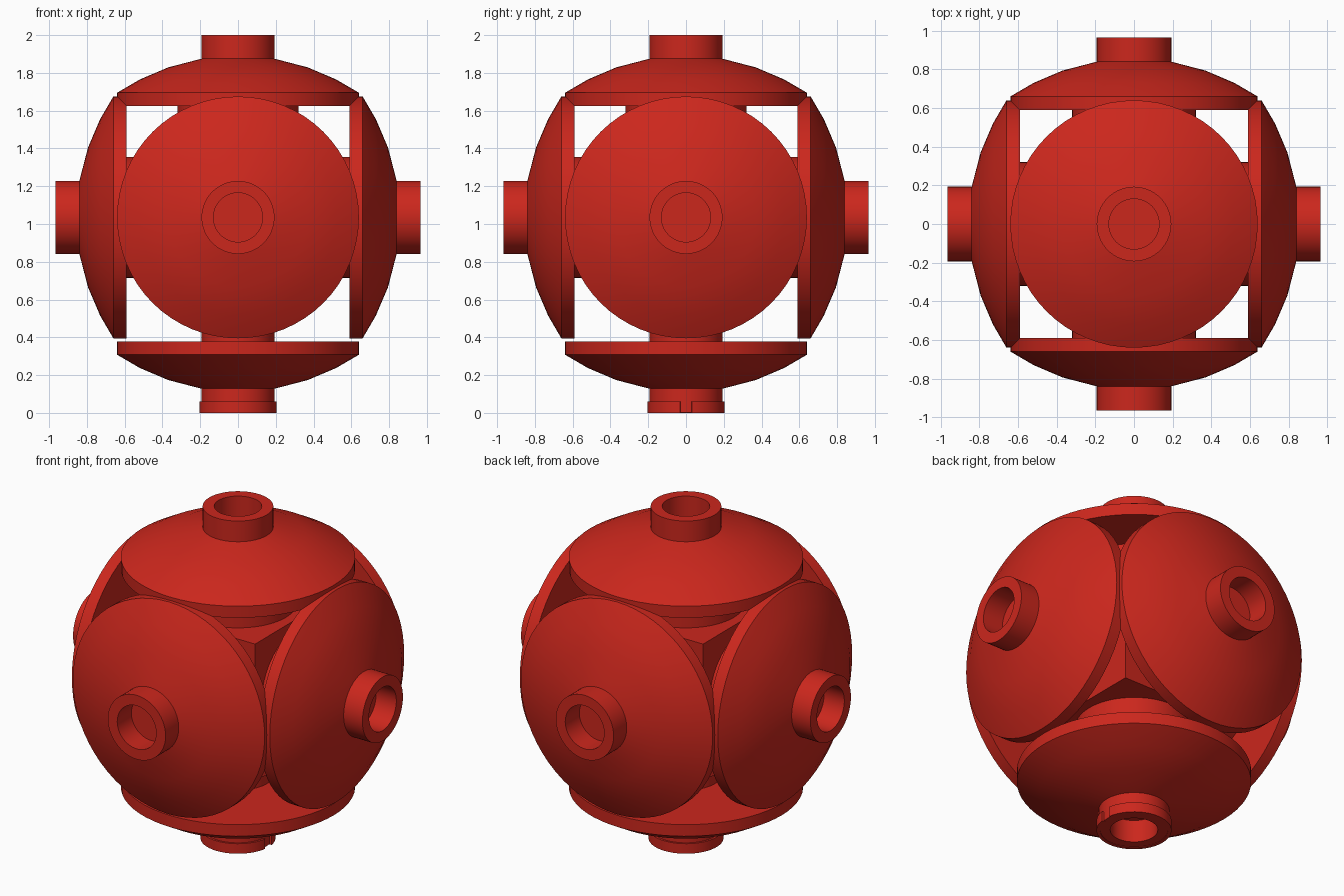
import bpy, bmesh
from math import radians, asin, degrees
from mathutils import Vector, Matrix

if "Cube" in bpy.data.objects:
    bpy.data.objects.remove(bpy.data.objects["Cube"])

CENTRE = Vector((0, 0, 1.035))
DROP = 0.067          # the bottom cap sits slightly further out

red = bpy.data.materials.new("red_plastic")
red.diffuse_color = (0.6, 0.02, 0.012, 1)
red.use_nodes = True
red.node_tree.nodes["Principled BSDF"].inputs["Base Color"].default_value = red.diffuse_color


def finish(name, bm, direction):
    """Turn a bmesh built along +z to point in the given direction."""
    bmesh.ops.remove_doubles(bm, verts=bm.verts, dist=1e-5)
    bmesh.ops.recalc_face_normals(bm, faces=bm.faces)
    mesh = bpy.data.meshes.new(name)
    bm.to_mesh(mesh)
    bm.free()
    mesh.materials.append(red)
    obj = bpy.data.objects.new(name, mesh)
    bpy.context.collection.objects.link(obj)
    rot = Vector(direction).to_track_quat('Z', 'Y').to_matrix().to_4x4()
    obj.matrix_world = Matrix.Translation(CENTRE) @ rot
    bpy.ops.object.select_all(action='DESELECT')
    obj.select_set(True)
    bpy.context.view_layer.objects.active = obj
    bpy.ops.object.shade_smooth_by_angle(angle=radians(25))
    return obj


def lathe(name, profile, direction, gap=0.0, steps=64):
    """Revolve (radius, height) points; gap leaves a notch of that many degrees."""
    bm = bmesh.new()
    verts = [bm.verts.new((r, 0, h)) for r, h in profile]
    edges = [bm.edges.new(p) for p in zip(verts, verts[1:])]
    if gap:
        edges.append(bm.edges.new((verts[-1], verts[0])))
        turn = Matrix.Rotation(radians(gap / 2), 3, 'Z')
        bmesh.ops.rotate(bm, verts=verts, matrix=turn)
        start = bm.faces.new(verts)
    bmesh.ops.spin(bm, geom=verts + edges, axis=(0, 0, 1), cent=(0, 0, 0),
                   angle=radians(360 - gap), steps=steps)
    if gap:
        bmesh.ops.holes_fill(bm, edges=[e for e in bm.edges if e.is_boundary])
    return finish(name, bm, direction)


# Domed cap with a hollow neck
CAP = [(0, 0.59), (0.64, 0.59), (0.64, 0.66), (0.52, 0.73), (0.37, 0.794),
       (0.193, 0.84), (0.193, 0.965), (0.13, 0.965), (0.13, 0.83), (0, 0.83)]
SIDES = {"front": (0, -1, 0), "back": (0, 1, 0), "left": (-1, 0, 0),
         "right": (1, 0, 0), "top": (0, 0, 1)}
for side, d in SIDES.items():
    lathe(side + "_cap", CAP, d)
    lathe(side + "_stem", [(0, 0.3), (0.32, 0.3), (0.32, 0.6), (0, 0.6)], d)

# Bottom cap, its stem and the thinner post between them
DOWN = (0, 0, -1)
lathe("bottom_cap", [(r, h + DROP) for r, h in CAP], DOWN)
lathe("bottom_stem", [(0, 0.3), (0.32, 0.3), (0.32, 0.53), (0, 0.53)], DOWN)
lathe("bottom_post", [(0, 0.5), (0.193, 0.5), (0.193, 0.67), (0, 0.67)], DOWN)

# Notched collar around the bottom neck, notch on the +x side
collar = lathe("bottom_collar", [(0.185, 0.975), (0.205, 0.975), (0.205, 1.035),
               (0.185, 1.035)], DOWN, gap=2 * degrees(asin(0.03 / 0.2)))
collar.matrix_world = Matrix.Translation(CENTRE) @ Matrix.Rotation(radians(180), 4, 'X')

# Central block that carries the stems
bm = bmesh.new()
bmesh.ops.create_cube(bm, size=0.76)
finish("core_block", bm, (0, 0, 1))
